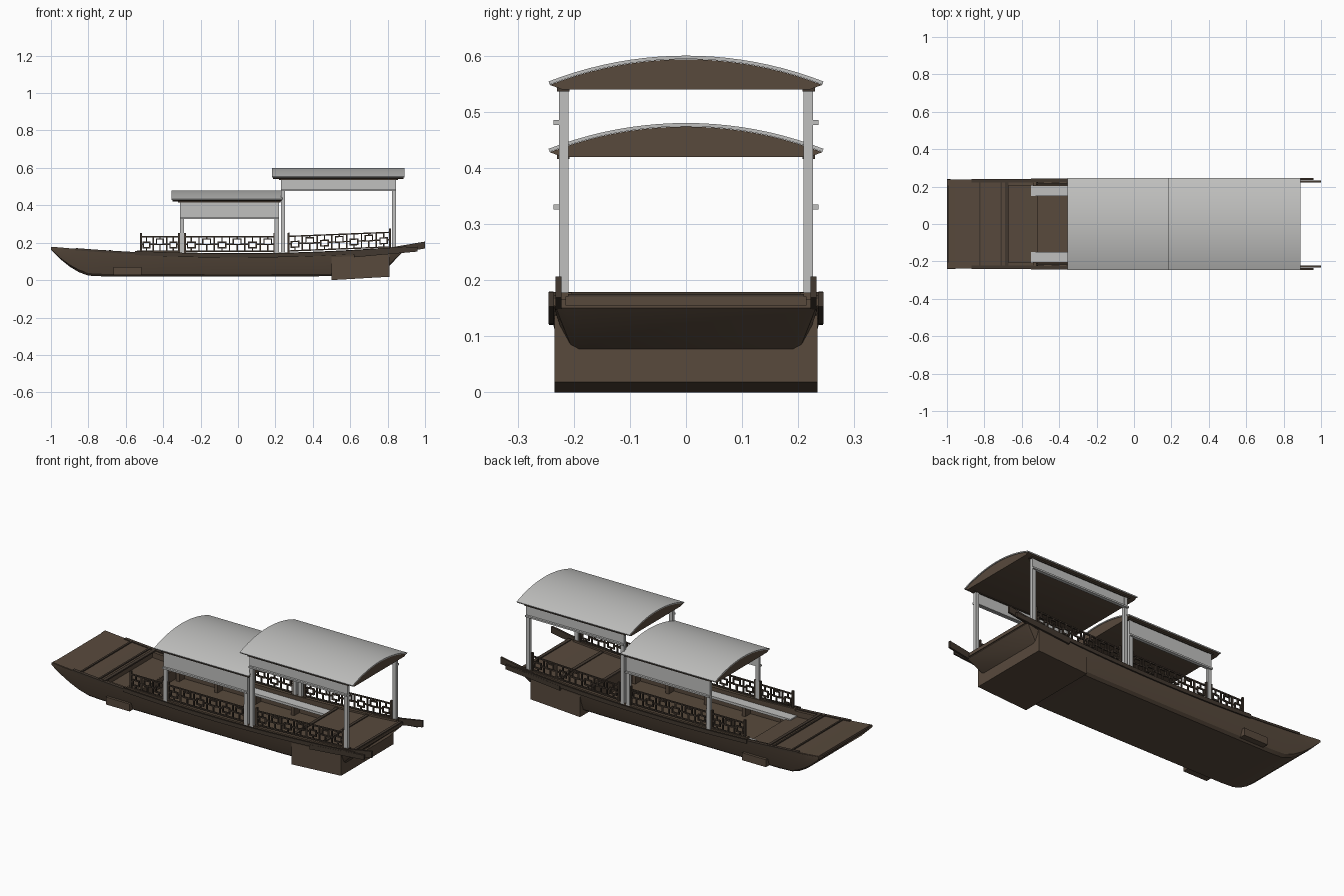
import bpy, bmesh, math

cube = bpy.data.objects.get("Cube")
if cube:
    bpy.data.objects.remove(cube, do_unlink=True)


def material(name, rgb):
    m = bpy.data.materials.new(name)
    m.use_nodes = True
    m.diffuse_color = (*rgb, 1)
    m.node_tree.nodes["Principled BSDF"].inputs["Base Color"].default_value = (*rgb, 1)
    return m


WOOD = material("brown wood", (0.098, 0.068, 0.046))
DARK = material("dark wood", (0.055, 0.04, 0.029))
PALE = material("pale grey", (0.53, 0.53, 0.52))
made = []


def finish(name, bm, mat, mirror=False):
    bmesh.ops.recalc_face_normals(bm, faces=bm.faces)
    mesh = bpy.data.meshes.new(name)
    bm.to_mesh(mesh)
    bm.free()
    mesh.materials.append(mat)
    ob = bpy.data.objects.new(name, mesh)
    bpy.context.collection.objects.link(ob)
    if mirror:
        ob.modifiers.new("both sides", 'MIRROR').use_axis = (False, True, False)
    made.append(ob)
    return ob


def loft(bm, rings):
    """Skin closed rings of equal length and cap both ends."""
    rows = [[bm.verts.new(p) for p in r] for r in rings]
    n = len(rows[0])
    for a, b in zip(rows, rows[1:]):
        for i in range(n):
            j = (i + 1) % n
            bm.faces.new((a[i], a[j], b[j], b[i]))
    bm.faces.new(rows[0])
    bm.faces.new(rows[-1][::-1])


def add_box(bm, x0, x1, y0, y1, z0, z1, slope=0.0, origin=0.0):
    def ring(x):
        s = slope * (x - origin)
        return [(x, y0, z0 + s), (x, y1, z0 + s), (x, y1, z1 + s), (x, y0, z1 + s)]
    loft(bm, [ring(x0), ring(x1)])


def boxes(name, mat, specs, mirror=False):
    bm = bmesh.new()
    for s in specs:
        add_box(bm, *s)
    return finish(name, bm, mat, mirror)


def sheer(x):
    return 0.13 + 0.047 * x * x


def slab(name, mat, x0, x1, y0, y1, low, high, mirror=False, steps=10):
    """A board that follows the sheer line of the hull."""
    rings = []
    for i in range(steps + 1):
        x = x0 + (x1 - x0) * i / steps
        z = sheer(x)
        rings.append([(x, y0, z + low), (x, y1, z + low), (x, y1, z + high), (x, y0, z + high)])
    bm = bmesh.new()
    loft(bm, rings)
    return finish(name, bm, mat, mirror)


# Hull: open U sections lofted from bow to stern (x, keel height, bottom half width)
stations = [(-1, 0.162, 0.234), (-0.95, 0.112, 0.222), (-0.9, 0.072, 0.212),
            (-0.85, 0.042, 0.205), (-0.8, 0.024, 0.2), (-0.72, 0.02, 0.2),
            (-0.4, 0.02, 0.2), (0, 0.02, 0.2), (0.4, 0.02, 0.2), (0.65, 0.025, 0.2),
            (0.74, 0.045, 0.2), (0.81, 0.077, 0.2), (0.88, 0.15, 0.226)]
rings = []
for x, keel, half in stations:
    top = sheer(x)
    floor = min(max(keel + 0.02, 0.055), top - 0.004)
    outer = [(0.239, top), (0.5 * (half + 0.239) + 0.005, 0.5 * (keel + top)),
             (half + 0.006, keel + 0.1 * (top - keel)), (half - 0.01, keel)]
    inner = [(0.206, floor), (0.206, top)]
    ring = [(x, y, z) for y, z in outer] + [(x, -y, z) for y, z in outer[::-1]]
    ring += [(x, -y, z) for y, z in inner[::-1]] + [(x, y, z) for y, z in inner]
    rings.append(ring)
bm = bmesh.new()
loft(bm, rings)
finish("hull", bm, WOOD)

# Decks, cross beams and gunwales
slab("bow_deck", WOOD, -0.995, -0.68, -0.236, 0.236, -0.012, 0.002)
slab("bow_step", WOOD, -0.68, -0.52, -0.207, 0.207, -0.05, -0.03)
boxes("bow_step_riser", WOOD, [(-0.53, -0.515, -0.207, 0.207, 0.05, 0.112),
                               (-0.69, -0.68, -0.207, 0.207, 0.05, 0.15)])
for i, (x, w) in enumerate([(-0.83, 0.01), (-0.715, 0.01), (-0.69, 0.018)]):
    slab("bow_cross_beam_%d" % (i + 1), DARK, x, x + w, -0.23, 0.23, 0, 0.008, steps=1)
slab("stern_deck", WOOD, 0.47, 0.885, -0.215, 0.215, -0.012, 0.004)
boxes("stern_deck_riser", WOOD, [(0.47, 0.48, -0.207, 0.207, 0.05, 0.135)])
for i, x in enumerate([0.47, 0.66, 0.865]):
    slab("stern_cross_beam_%d" % (i + 1), DARK, x, x + 0.018, -0.21, 0.21, 0, 0.009, steps=1)
slab("gunwale", DARK, -0.87, 0.88, 0.222, 0.241, -0.006, 0.006, True, 24)
slab("side_wale", DARK, -0.55, 0.9, 0.236, 0.244, -0.01, 0.012, True, 20)
slab("rail_sill", WOOD, -0.54, 0.85, 0.203, 0.225, 0, 0.014, True, 16)

# Paired beams running out past the stern
boxes("stern_beam", DARK, [(0.8, 1.0, 0.222, 0.233, 0.135, 0.172, 0.17, 0.8),
                           (0.62, 0.96, 0.235, 0.245, 0.122, 0.148, 0.09, 0.62)], True)

# Stern box with its sloping bottom, and the small cross box near the bow
bm = bmesh.new()
loft(bm, [[(0.5, -0.234, 0), (0.5, 0.234, 0), (0.5, 0.234, 0.142), (0.5, -0.234, 0.142)],
          [(0.81, -0.234, 0.018), (0.81, 0.234, 0.018),
           (0.81, 0.234, 0.156), (0.81, -0.234, 0.156)]])
finish("stern_box", bm, WOOD)
boxes("bow_side_box", WOOD, [(-0.665, -0.515, -0.234, 0.234, 0.028, 0.07)])

# Benches along both sides
boxes("bench_seat", PALE, [(-0.55, 0.465, 0.15, 0.21, 0.107, 0.121)], True)
boxes("bench_support", WOOD, [(x, x + 0.02, 0.16, 0.206, 0.05, 0.108)
                              for x in (-0.5, -0.26, -0.02, 0.22, 0.43)], True)


# Lattice railings
def railing(name, x0, x1, z0, cells, slope=0.0):
    t, h, y0, y1 = 0.007, 0.085, 0.211, 0.219
    bm = bmesh.new()

    def bar(a, b, low, high, wide=0.0):
        add_box(bm, a, b, y0 - wide, y1 + wide, z0 + low, z0 + high, slope, x0)

    bar(x0, x1, h - t, h)
    bar(x0, x1, 0, t)
    for x in (x0, x1 - 0.011):
        bar(x, x + 0.011, -0.008, h + 0.016, 0.002)
    w = (x1 - x0) / cells
    for c in range(cells):
        a = x0 + c * w
        left, right, mid = a + 0.25 * w, a + 0.75 * w, a + 0.5 * w
        # a small open frame in each cell, tied to the rails and its neighbours
        shift = 0.18 * h if c % 2 else -0.02 * h
        low, high = 0.25 * h + shift, 0.6 * h + shift
        bar(left, right, low, low + t)
        bar(left, right, high, high + t)
        for x in (left, right):
            bar(x - t / 2, x + t / 2, low, high + t)
        bar(mid - t / 2, mid + t / 2, 0, low)
        bar(mid - t / 2, mid + t / 2, high, h)
        level = 0.45 * h
        bar(a, left, level, level + t)
        bar(right, a + w, level, level + t)
        if c:
            bar(a - t / 2, a + t / 2, 0, h)
    finish(name, bm, DARK, True)


railing("bow_railing", -0.525, -0.31, 0.15, 3)
railing("middle_railing", -0.29, 0.2, 0.15, 6)
railing("stern_railing", 0.265, 0.818, 0.152, 7, 0.04)


# Canopies: arched roof, brown gable filling, eave beam, side panel and posts
def canopy(name, x0, x1, px0, px1, eave, panel_low):
    half, rise, thick, n = 0.245, 0.046, 0.006, 20
    radius = (half * half + rise * rise) / (2 * rise)
    sweep = math.asin(half / radius)

    def arc(r):
        pts = []
        for i in range(n + 1):
            a = -sweep + 2 * sweep * i / n
            pts.append((r * math.sin(a), eave + rise - radius + r * math.cos(a)))
        return pts

    top, under = arc(radius), arc(radius - thick)
    bm = bmesh.new()
    outline = top + under[::-1]
    loft(bm, [[(x, y, z) for y, z in outline] for x in (x0, x1)])
    finish(name + "_roof", bm, PALE)
    bm = bmesh.new()
    gable = under + [(0.22, eave - 0.014), (-0.22, eave - 0.014)]
    loft(bm, [[(x, y, z - 0.0005) for y, z in gable] for x in (x0 + 0.004, x1 - 0.004)])
    finish(name + "_roof_lining", bm, WOOD)
    boxes(name + "_eave_beam", DARK, [(px0 - 0.01, px1 + 0.01, 0.208, 0.23, eave - 0.018, eave - 0.004)], True)
    boxes(name + "_side_panel", PALE, [
        (px0, px1, 0.214, 0.224, panel_low, eave - 0.01),
        (px0, px1, 0.223, 0.236, panel_low - 0.002, panel_low + 0.007)], True)
    boxes(name + "_posts", PALE, [(x, x + 0.022, 0.209, 0.226, 0.14, eave - 0.012)
                                  for x in (px0, px1 - 0.022)], True)


canopy("low_canopy", -0.355, 0.237, -0.31, 0.218, 0.434, 0.328)
canopy("high_canopy", 0.182, 0.89, 0.23, 0.845, 0.554, 0.478)

# Smooth shading that keeps the corners crisp
bpy.ops.object.select_all(action='DESELECT')
for ob in made:
    ob.select_set(True)
bpy.context.view_layer.objects.active = made[0]
bpy.ops.object.shade_smooth_by_angle()
